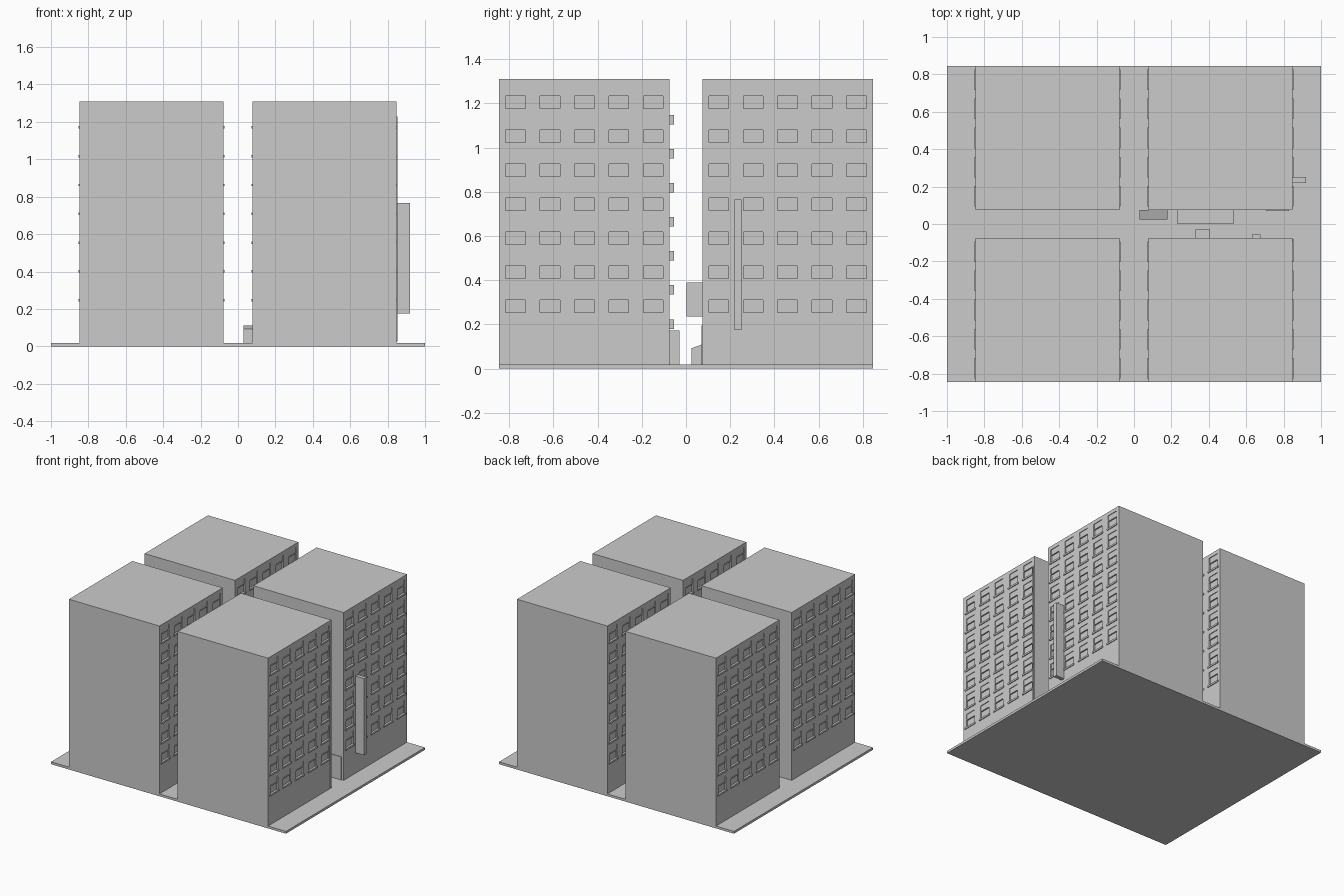
import bpy, bmesh

if "Cube" in bpy.data.objects:
    bpy.data.objects.remove(bpy.data.objects["Cube"])


def material(name, v):
    m = bpy.data.materials.new(name)
    m.diffuse_color = (v, v, v, 1)
    m.use_nodes = True
    m.node_tree.nodes["Principled BSDF"].inputs["Base Color"].default_value = m.diffuse_color
    return m


GREY = material("concrete grey", 0.6)


def finish(bm, name):
    bmesh.ops.remove_doubles(bm, verts=bm.verts, dist=1e-5)
    me = bpy.data.meshes.new(name)
    bm.to_mesh(me)
    bm.free()
    me.materials.append(GREY)
    ob = bpy.data.objects.new(name, me)
    bpy.context.collection.objects.link(ob)
    return ob


def add_box(bm, x0, x1, y0, y1, z0, z1):
    vs = bmesh.ops.create_cube(bm, size=1)["verts"]
    for v in vs:
        v.co = (x1 if v.co.x > 0 else x0, y1 if v.co.y > 0 else y0, z1 if v.co.z > 0 else z0)
    return vs


def box(name, *b):
    bm = bmesh.new()
    add_box(bm, *b)
    return finish(bm, name)


HALF, HEIGHT, BASE = 0.385, 1.31, 0.018
ROWS = [0.24 + 0.154 * i for i in range(7)]
COLS = [-0.312 + 0.156 * i for i in range(5)]


def building(name, cx, cy):
    bm = bmesh.new()

    def quad(*pts):
        bm.faces.new([bm.verts.new(p) for p in pts])

    x0, x1, y0, y1 = cx - HALF, cx + HALF, cy - HALF, cy + HALF
    # plain front, back, roof and underside
    for y in (y0, y1):
        quad((x0, y, 0), (x1, y, 0), (x1, y, HEIGHT), (x0, y, HEIGHT))
    for z in (0, HEIGHT):
        quad((x0, y0, z), (x1, y0, z), (x1, y1, z), (x0, y1, z))
    # side walls as grids with recessed two-part windows
    ys = [y0] + [cy + c + s for c in COLS for s in (-0.045, 0.045)] + [y1]
    zs = [0] + [r + d for r in ROWS for d in (0.013, 0.07, 0.076, 0.117)] + [HEIGHT]
    for x, s in ((x0, -1), (x1, 1)):
        for i in range(len(ys) - 1):
            for j in range(len(zs) - 1):
                a, b, c, d = ys[i], ys[i + 1], zs[j], zs[j + 1]
                depth = 0
                if i % 2 == 1 and j % 4 in (1, 3):
                    depth = 0.01 if j % 4 == 1 else 0.005
                ring = [(a, c), (b, c), (b, d), (a, d)]
                xi = x - s * depth
                quad(*[(xi, p, q) for p, q in ring])
                if depth:
                    for k in range(4):
                        p, q = ring[k], ring[(k + 1) % 4]
                        quad((x, *p), (x, *q), (xi, *q), (xi, *p))
    bmesh.ops.remove_doubles(bm, verts=bm.verts, dist=1e-5)
    bmesh.ops.recalc_face_normals(bm, faces=bm.faces)
    finish(bm, name)
    # window sills on both sides
    bm = bmesh.new()
    for x in (x0, x1):
        for c in COLS:
            for r in ROWS:
                add_box(bm, x - 0.006, x + 0.006, cy + c - 0.055, cy + c + 0.055, r, r + 0.013)
    finish(bm, name + "_sills")


# ground slab and four blocks
box("ground_slab", -1, 1, -0.845, 0.845, 0, BASE)
for sx, side in ((-1, "left"), (1, "right")):
    for sy, end in ((-1, "front"), (1, "back")):
        building(f"{side}_{end}_building", sx * 0.4625, sy * 0.46)

# hanging vertical sign and drain pipe on the street side
box("vertical_sign", 0.845, 0.92, 0.22, 0.25, 0.175, 0.765)
box("drain_pipe", 0.845, 0.854, -0.09, -0.08, 0.025, 1.23)

# alley: bin with sloped lid
bm = bmesh.new()
for v in add_box(bm, 0.03, 0.18, 0.025, 0.075, BASE, 0.11):
    if v.co.z > 0.1 and v.co.y < 0.05:
        v.co.z = 0.092
finish(bm, "alley_bin")

# alley: wall box, cabinet, door and stacked vent units
box("wall_box", 0.23, 0.535, 0.003, 0.077, 0.235, 0.39)
box("service_cabinet", 0.33, 0.405, -0.077, -0.03, BASE, 0.172)
box("alley_door", 0.705, 0.83, 0.07, 0.077, BASE, 0.195)
bm = bmesh.new()
for r in ROWS:
    add_box(bm, 0.63, 0.675, -0.076, -0.055, r - 0.06, r - 0.017)
finish(bm, "vent_units")
